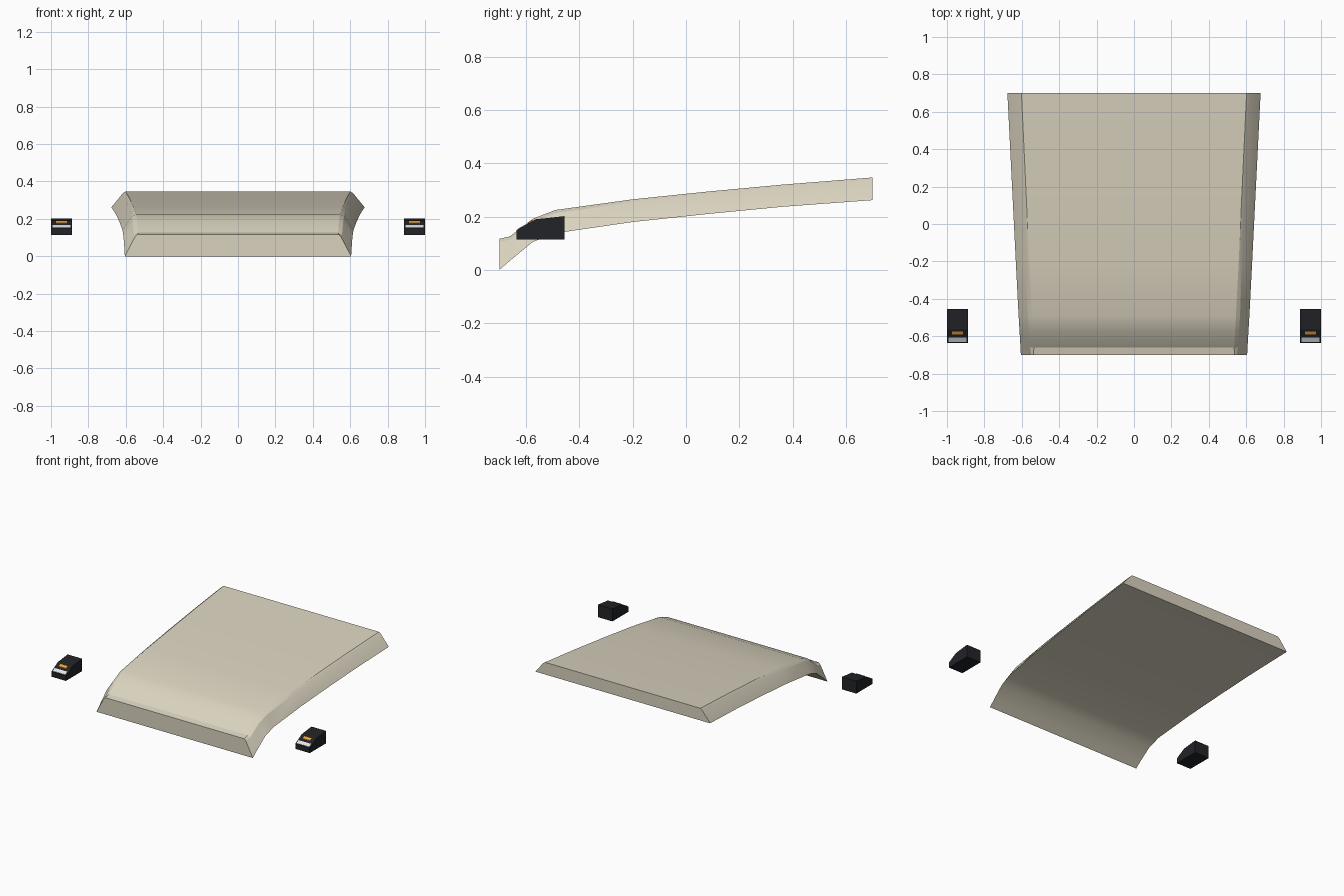
import bpy, bmesh, math

if "Cube" in bpy.data.objects:
    bpy.data.objects.remove(bpy.data.objects["Cube"])

def material(name, rgb):
    m = bpy.data.materials.new(name)
    m.diffuse_color = (*rgb, 1)
    m.use_nodes = True
    m.node_tree.nodes["Principled BSDF"].inputs["Base Color"].default_value = m.diffuse_color
    return m

tan = material("tan_paint", (0.70, 0.65, 0.52))
black = material("black_plastic", (0.015, 0.017, 0.02))
silver = material("clear_lens", (0.75, 0.78, 0.8))
orange = material("amber_lens", (0.85, 0.35, 0.04))

def loft(name, rings, mat):
    """Skin matching closed rings and cap both ends."""
    bm = bmesh.new()
    vs = [[bm.verts.new(p) for p in r] for r in rings]
    n = len(rings[0])
    for a, b in zip(vs, vs[1:]):
        for i in range(n):
            j = (i + 1) % n
            bm.faces.new((a[i], a[j], b[j], b[i]))
    bm.faces.new(vs[0])
    bm.faces.new(vs[-1])
    bmesh.ops.recalc_face_normals(bm, faces=bm.faces)
    me = bpy.data.meshes.new(name)
    bm.to_mesh(me)
    bm.free()
    me.materials.append(mat)
    ob = bpy.data.objects.new(name, me)
    bpy.context.collection.objects.link(ob)
    return ob

# Hood: y, lower z, top z, half width at lower edge, shoulder, top flat
stations = [
    (-0.70, 0.000, 0.117, 0.605, 0.550, 0.538),
    (-0.66, 0.035, 0.126, 0.607, 0.556, 0.535),
    (-0.575, 0.105, 0.192, 0.612, 0.562, 0.540),
    (-0.49, 0.138, 0.225, 0.617, 0.567, 0.545),
    (-0.20, 0.180, 0.265, 0.632, 0.578, 0.560),
    (0.08, 0.210, 0.294, 0.646, 0.590, 0.573),
    (0.36, 0.237, 0.320, 0.660, 0.602, 0.586),
    (0.70, 0.262, 0.347, 0.677, 0.617, 0.602),
]
rings = []
for y, zb, zt, w, ws, wt in stations:
    half = [(w, zb), (ws, zt - 0.012), (wt, zt)]
    rings.append([(x, y, z) for x, z in half] + [(-x, y, z) for x, z in reversed(half)])
hood = loft("hood", rings, tan)
hood.data.shade_smooth()
bpy.context.view_layer.objects.active = hood
hood.select_set(True)
bpy.ops.object.shade_smooth_by_angle(angle=math.radians(20))

# Side marker lamps: wedge housing with a clear and an amber strip on the slope
housing = [(-0.635, 0.115), (-0.635, 0.150), (-0.565, 0.190), (-0.455, 0.202), (-0.455, 0.115)]

def extrude_x(name, profile, x0, x1, mat):
    return loft(name, [[(x, y, z) for y, z in profile] for x in (x0, x1)], mat)

def slope_strip(y0, y1, lift):
    z = lambda y: 0.150 + (y + 0.635) * 4 / 7
    return [(y0, z(y0) - 0.003), (y0, z(y0) + lift), (y1, z(y1) + lift), (y1, z(y1) - 0.003)]

for side, s in (("left", -1), ("right", 1)):
    extrude_x(f"{side}_lamp_housing", housing, s * 0.888, s * 1.0, black)
    extrude_x(f"{side}_clear_lens", slope_strip(-0.630, -0.608, 0.002), s * 0.895, s * 0.993, silver)
    extrude_x(f"{side}_amber_lens", slope_strip(-0.592, -0.575, 0.004), s * 0.915, s * 0.973, orange)
